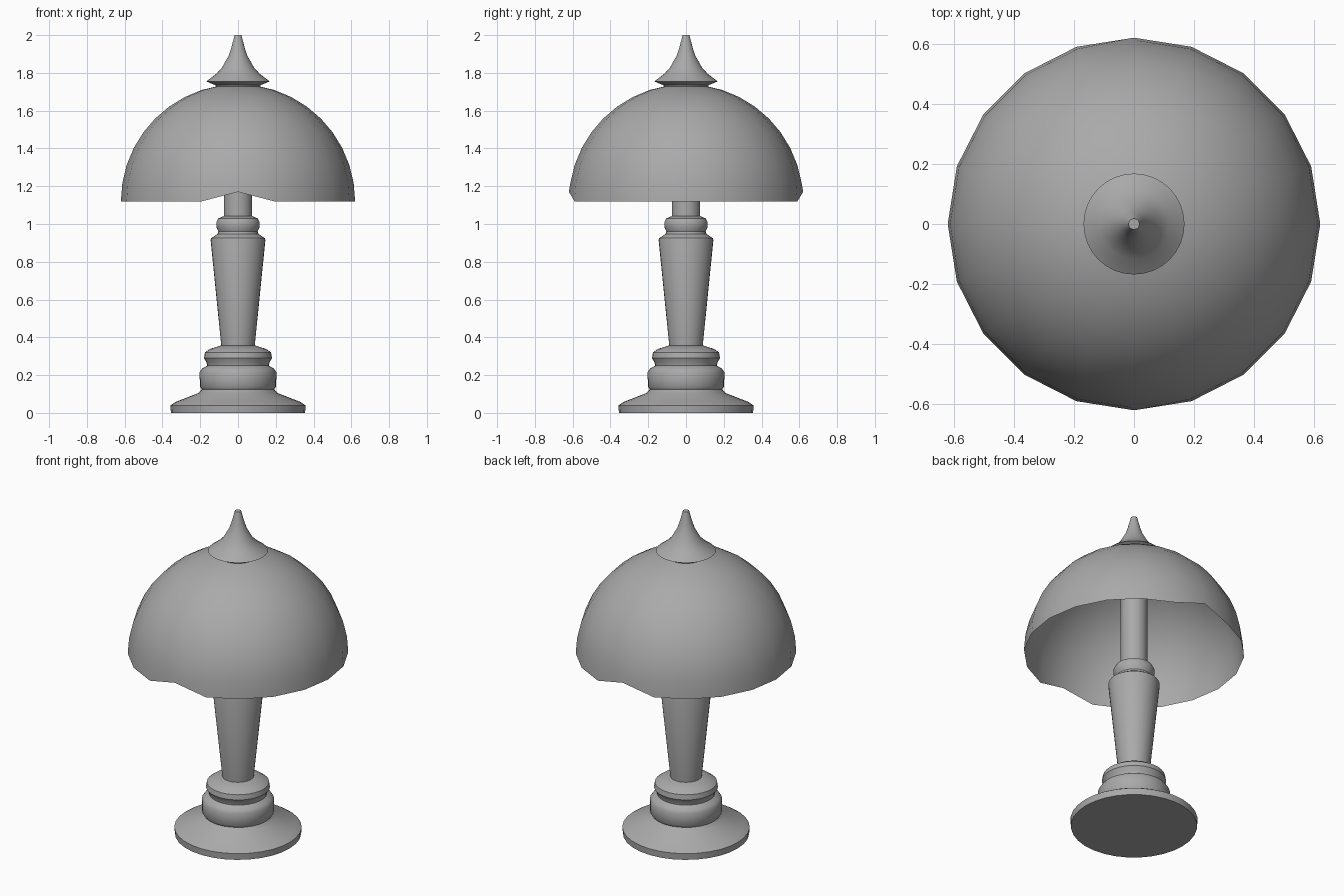
import bpy, bmesh, math

cube = bpy.data.objects.get("Cube")
if cube:
    bpy.data.objects.remove(cube, do_unlink=True)

grey = bpy.data.materials.new("plain grey")
grey.use_nodes = True
colour = (0.4, 0.4, 0.4, 1)
grey.diffuse_color = colour
grey.node_tree.nodes["Principled BSDF"].inputs["Base Color"].default_value = colour


def add_object(name, bm, angle):
    mesh = bpy.data.meshes.new(name)
    bm.to_mesh(mesh)
    bm.free()
    mesh.materials.append(grey)
    obj = bpy.data.objects.new(name, mesh)
    bpy.context.collection.objects.link(obj)
    bpy.ops.object.select_all(action="DESELECT")
    obj.select_set(True)
    bpy.context.view_layer.objects.active = obj
    bpy.ops.object.shade_smooth_by_angle(angle=math.radians(angle))
    return obj


def lathe(name, profile, sides=32, capped=True, angle=35, edit=None):
    """Turn a (radius, height) profile, listed bottom to top, about z."""
    bm = bmesh.new()
    rings = []
    for r, z in profile:
        turns = [math.tau * i / sides for i in range(sides)]
        rings.append([bm.verts.new((r * math.cos(a), r * math.sin(a), z)) for a in turns])
    for low, high in zip(rings, rings[1:]):
        for i in range(sides):
            j = (i + 1) % sides
            bm.faces.new((low[i], low[j], high[j], high[i]))
    if capped:
        bm.faces.new(rings[0][::-1])
        bm.faces.new(rings[-1])
    if edit:
        edit(rings)
    return add_object(name, bm, angle)


# Stepped foot
lathe("base", [(0.355, 0), (0.358, 0.04), (0.33, 0.058), (0.21, 0.105), (0.192, 0.125),
               (0.202, 0.14), (0.203, 0.215), (0.19, 0.235), (0.163, 0.25), (0.166, 0.265),
               (0.18, 0.29), (0.175, 0.32), (0.15, 0.338), (0.09, 0.357)])

# Tapered column with a ringed collar
lathe("column", [(0.088, 0.35), (0.145, 0.915), (0.142, 0.925), (0.108, 0.947),
                 (0.104, 0.96), (0.115, 0.985), (0.115, 1.01), (0.104, 1.03), (0.075, 1.042)])

# Slim rod inside the shade
lathe("rod", [(0.075, 1.03), (0.075, 1.72)])

# Domed shade, its rim notched at front and back
RADIUS, RIM, SIDES = 0.62, 1.12, 20


def notch_rim(rings):
    for i in (SIDES // 4, 3 * SIDES // 4):
        rings[0][i].co.z += 0.05


steps = [math.radians(9 * i) for i in range(10)]
dome = [(RADIUS * math.cos(a), RIM + RADIUS * math.sin(a)) for a in steps]
lathe("shade", dome, SIDES, False, 60, notch_rim)

# Pointed finial
lathe("finial", [(0.115, 1.725), (0.12, 1.735), (0.168, 1.755), (0.115, 1.795), (0.085, 1.828),
                 (0.05, 1.89), (0.035, 1.935), (0.018, 2.0)])
